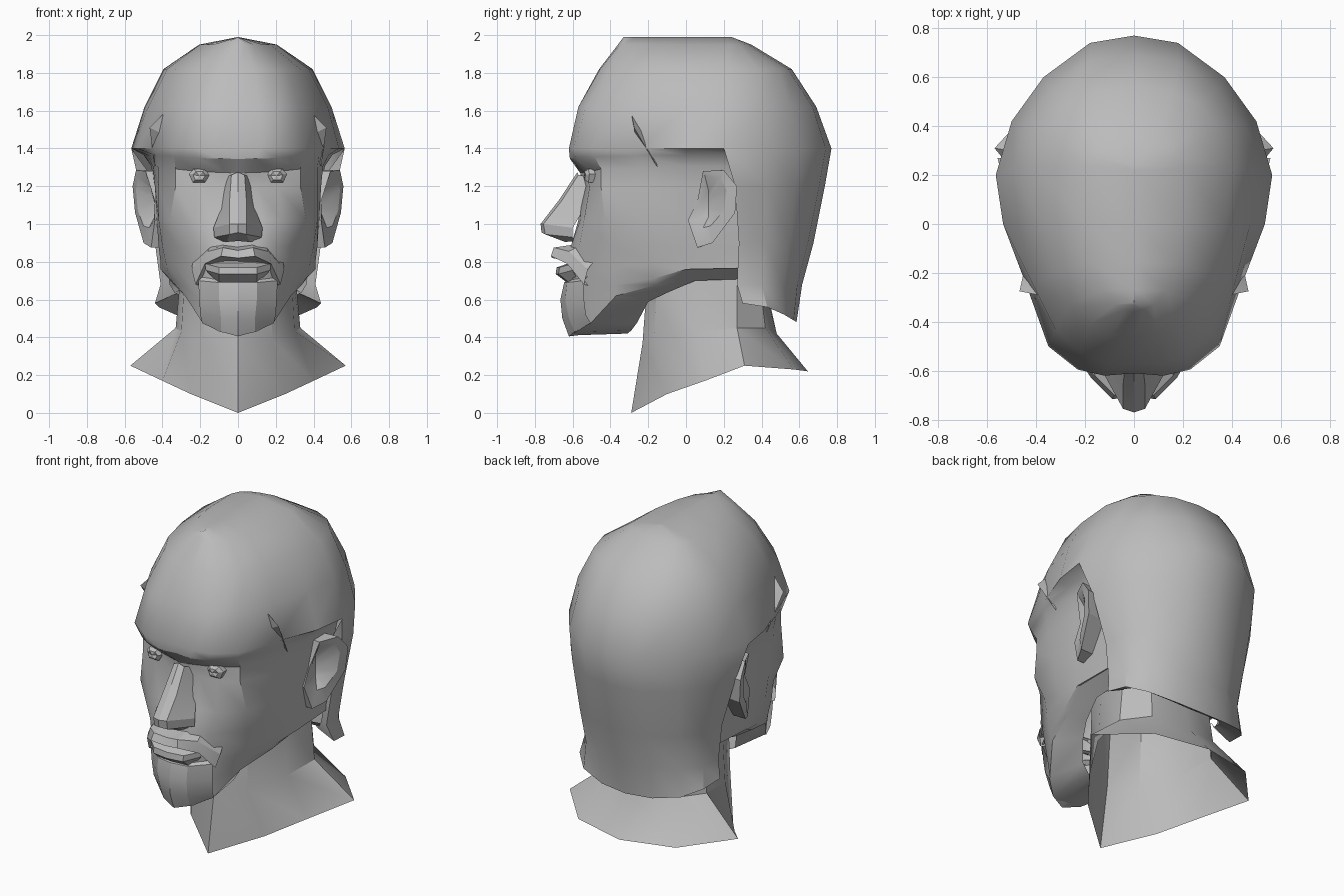
import bpy, bmesh, math

grey = bpy.data.materials.new("plain grey")
grey.diffuse_color = (0.5, 0.5, 0.5, 1)


def flat(z, pts):
    """Row of points at one height."""
    return [(x, y, z) for x, y in pts]


def build(name, patches, angle=30, closed=False):
    """Skin each patch (rows of points) and mirror it across x = 0."""
    bm = bmesh.new()
    for rows in patches:
        for s in (1, -1):
            grid = [[bm.verts.new((s * x, y, z)) for x, y, z in r] for r in rows]
            n = len(grid[0])
            for a, b in zip(grid, grid[1:]):
                for i in range(n if closed else n - 1):
                    j = (i + 1) % n
                    bm.faces.new((a[i], a[j], b[j], b[i])[::s])
    bmesh.ops.remove_doubles(bm, verts=bm.verts, dist=0.0005)
    bmesh.ops.recalc_face_normals(bm, faces=bm.faces)
    me = bpy.data.meshes.new(name)
    bm.to_mesh(me)
    bm.free()
    me.materials.append(grey)
    ob = bpy.data.objects.new(name, me)
    bpy.context.collection.objects.link(ob)
    bpy.ops.object.select_all(action='DESELECT')
    ob.select_set(True)
    bpy.context.view_layer.objects.active = ob
    bpy.ops.object.shade_smooth_by_angle(angle=math.radians(angle))
    return ob


# skull: rings from brow height to the crown ridge
skull = [
    flat(1.40, [(0, -.61), (.12, -.62), (.23, -.595), (.35, -.5), (.44, -.25), (.535, 0),
                (.565, .2), (.5, .42), (.37, .6), (.18, .74), (0, .77)]),
    flat(1.62, [(0, -.57), (.11, -.57), (.22, -.53), (.32, -.43), (.41, -.25), (.475, 0),
                (.495, .22), (.45, .4), (.34, .55), (.18, .67), (0, .69)]),
    flat(1.82, [(0, -.46), (.09, -.455), (.18, -.41), (.26, -.33), (.33, -.2), (.375, 0),
                (.395, .23), (.35, .39), (.26, .49), (.16, .54), (0, .56)]),
    flat(1.95, [(0, -.36), (.04, -.35), (.08, -.33), (.13, -.27), (.17, -.16), (.2, 0),
                (.205, .23), (.18, .28), (.14, .31), (.08, .33), (0, .345)]),
    flat(1.99, [(0, -.33), (0, -.33), (0, -.32), (0, -.27), (0, -.16), (0, 0),
                (0, .22), (0, .24), (0, .24), (0, .24), (0, .24)]),
]

# face: centre line to behind the ear; each row rises toward the side by k
rise = [0, .02, .07, .21, .27, .35, .36]


def face_row(z, k, pts):
    return [(x, y, z + k * r) for (x, y), r in zip(pts, rise)]


face = [
    skull[0][:7],
    face_row(1.345, .06, [(0, -.6), (.1, -.615), (.21, -.585), (.34, -.485), (.43, -.26), (.48, 0), (.5, .27)]),
    face_row(1.27, .1, [(0, -.56), (.07, -.54), (.2, -.505), (.33, -.45), (.42, -.25), (.45, 0), (.46, .3)]),
    face_row(1.2, 0, [(0, -.55), (.1, -.52), (.21, -.51), (.33, -.45), (.42, -.24), (.44, 0), (.44, .3)]),
    face_row(1.02, 0, [(0, -.57), (.13, -.56), (.23, -.54), (.36, -.43), (.42, -.2), (.43, 0), (.42, .3)]),
    face_row(.88, 0, [(0, -.61), (.1, -.61), (.2, -.565), (.32, -.39), (.4, -.2), (.42, 0), (.41, .3)]),
    face_row(.73, .2, [(0, -.62), (.12, -.60), (.22, -.52), (.32, -.37), (.38, -.18), (.41, 0), (.4, .28)]),
    face_row(.55, .6, [(0, -.63), (.1, -.60), (.19, -.52), (.29, -.38), (.36, -.17), (.41, 0), (.4, .28)]),
    face_row(.41, 1, [(0, -.615), (.1, -.58), (.19, -.5), (.28, -.37), (.34, -.15), (.4, .01), (.39, .28)]),
    face_row(.42, .8, [(0, -.31), (.08, -.29), (.15, -.26), (.2, -.2), (.26, -.1), (.31, .05), (.31, .28)]),
]

# hair at the back: tucked front edge, round to the centre back
hair = [
    [skull[0][6]] + skull[0][6:],
    flat(1.2, [(.42, .3), (.52, .26), (.48, .43), (.365, .58), (.18, .705), (0, .735)]),
    flat(.9, [(.39, .3), (.44, .28), (.425, .42), (.335, .55), (.17, .645), (0, .675)]),
    flat(.68, [(.36, .29), (.41, .27), (.4, .4), (.32, .51), (.17, .59), (0, .615)]),
    [(.33, .3, .63), (.44, .3, .58), (.42, .43, .56), (.33, .52, .52), (.17, .57, .49), (0, .585, .48)],
    [(.3, .3, .66), (.33, .3, .64), (.31, .37, .62), (.25, .43, .59), (.13, .47, .56), (0, .48, .55)],
]
build("head", [skull, face, hair], 32)

# neck: open collar with a low front point and wide shoulders
build("neck", [[
    flat(.78, [(0, -.2), (.18, -.15), (.28, .05), (.3, .27), (.2, .38), (0, .4)]),
    [(0, -.23, .37), (.18, -.17, .39), (.3, .05, .43), (.33, .27, .45), (.22, .42, .45), (0, .48, .42)],
    [(0, -.29, 0), (.25, -.1, .1), (.4, .1, .17), (.57, .31, .25), (.33, .57, .23), (0, .645, .22)],
]])

# nose: bridge, tip and underside
build("nose", [[
    [(0, -.575, 1.275), (.035, -.57, 1.26), (.06, -.52, 1.25)],
    [(0, -.67, 1.13), (.045, -.66, 1.12), (.09, -.54, 1.08)],
    [(0, -.77, 1.0), (.045, -.755, 1.0), (.13, -.6, .98)],
    [(0, -.765, .955), (.045, -.745, .945), (.125, -.6, .93)],
    [(0, -.64, .91), (.06, -.64, .905), (.09, -.58, .91)],
]], 25)

# moustache: wraps down beside the mouth
build("moustache", [[
    [(0, -.6, .88), (.08, -.6, .89), (.15, -.57, .88), (.24, -.49, .8)],
    [(0, -.685, .86), (.08, -.7, .875), (.16, -.62, .855), (.245, -.52, .76)],
    [(0, -.71, .82), (.09, -.715, .83), (.175, -.63, .79), (.225, -.54, .68)],
    [(0, -.6, .8), (.09, -.6, .8), (.16, -.57, .78), (.19, -.5, .67)],
]], 25)

# lower lip
build("lower_lip", [[
    [(0, -.6, .8), (.1, -.59, .8), (.17, -.56, .8)],
    [(0, -.685, .77), (.1, -.67, .77), (.175, -.605, .79)],
    [(0, -.69, .735), (.1, -.675, .735), (.17, -.6, .755)],
    [(0, -.63, .69), (.1, -.62, .69), (.12, -.57, .7)],
]], 20)

# goatee with a centre crease
build("goatee", [[
    [(0, -.6, .73), (.1, -.58, .73), (.22, -.5, .74)],
    [(0, -.645, .69), (.1, -.63, .69), (.21, -.545, .7)],
    [(0, -.665, .6), (.1, -.64, .6), (.205, -.54, .6)],
    [(0, -.655, .5), (.09, -.62, .5), (.2, -.53, .52)],
    [(0, -.62, .405), (.09, -.59, .43), (.19, -.505, .475)],
    [(0, -.5, .42), (.08, -.48, .44), (.15, -.44, .5)],
]], 20)

# ears: rim loop swept from base to rim to hollow
rim = [(.49, .09, 1.28), (.54, .2, 1.285), (.558, .27, 1.2), (.545, .26, 1.06),
       (.5, .14, .9), (.46, .06, .875), (.44, .01, 1.02), (.44, .06, 1.12)]
inner = [(.48, .1, 1.255), (.53, .18, 1.245), (.54, .215, 1.18), (.53, .2, 1.07),
         (.5, .13, .99), (.47, .09, .98), (.445, .05, 1.02), (.44, .08, 1.12)]
build("ears", [[
    [(.4, y * .9 + .01, z) for x, y, z in rim], rim, inner,
    [(.44, .12, z * .5 + .55) for x, y, z in inner],
]], 25, closed=True)

# temple tufts: thin pointed slivers
build("temple_tufts", [[
    [(.34, -.3, 1.64), (.34, -.3, 1.64), (.34, -.3, 1.64)],
    [(.385, -.27, 1.47), (.468, -.275, 1.51), (.39, -.2, 1.48)],
    [(.44, -.15, 1.3), (.44, -.15, 1.3), (.44, -.15, 1.3)],
]], 20, closed=True)

# eyes: flattened six-sided lenses
outline = [(-.055, .005), (-.03, .037), (.03, .037), (.055, .01), (.035, -.035), (-.03, -.035)]


def eye_ring(y, s):
    return [(.205 + dx * s, y + abs(dx) * .25, 1.255 + dz * s) for dx, dz in outline]


build("eyes", [[eye_ring(-.46, 1), eye_ring(-.525, 1), eye_ring(-.545, .6), eye_ring(-.548, .001)]],
      20, closed=True)
